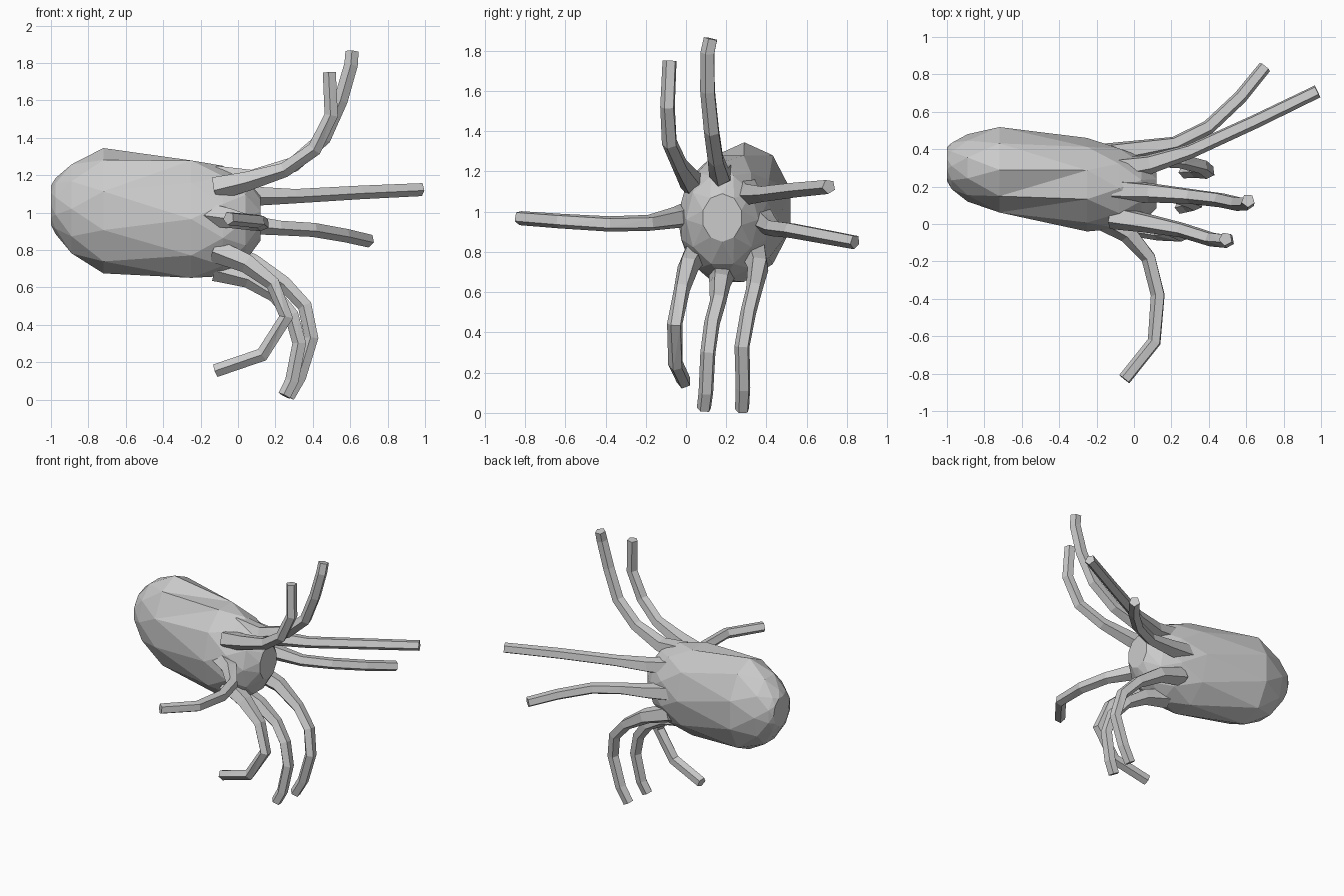
import bpy, bmesh, math
from mathutils import Vector

if "Cube" in bpy.data.objects:
    bpy.data.objects.remove(bpy.data.objects["Cube"])


def loft(name, rings):
    """Skin a list of equal-length point rings and cap both ends, flat shaded."""
    bm = bmesh.new()
    loops = [[bm.verts.new(p) for p in ring] for ring in rings]
    n = len(loops[0])
    for a, b in zip(loops, loops[1:]):
        for i in range(n):
            j = (i + 1) % n
            bm.faces.new((a[i], a[j], b[j], b[i]))
    bm.faces.new(loops[0][::-1])
    bm.faces.new(loops[-1])
    bmesh.ops.recalc_face_normals(bm, faces=bm.faces)
    bmesh.ops.triangulate(bm, faces=[f for f in bm.faces if len(f.verts) == 4])
    mesh = bpy.data.meshes.new(name)
    bm.to_mesh(mesh)
    bm.free()
    obj = bpy.data.objects.new(name, mesh)
    bpy.context.collection.objects.link(obj)
    return obj


def tentacle(name, path, sides=5):
    """Faceted tube along a path, thick at the root and narrow at the tip."""
    pts = [Vector(p) for p in path]
    rings, last = [], len(pts) - 1
    side = None
    for k, p in enumerate(pts):
        t = (pts[min(k + 1, last)] - pts[max(k - 1, 0)]).normalized()
        if side is None:
            side = t.orthogonal()
        side = (side - t * side.dot(t)).normalized()
        up = t.cross(side)
        r = 0.068 if k == 0 else 0.055 if k == 1 else 0.045 - 0.008 * k / last
        rings.append([p + r * (math.cos(a) * side + math.sin(a) * up)
                      for a in (2 * math.pi * i / sides for i in range(sides))])
    return loft(name, rings)


# Body: x, centre y, centre z, half width, half height
sections = [(-1.0, .32, 1.04, .09, .11), (-.975, .31, 1.035, .13, .15),
            (-.89, .30, 1.02, .18, .25), (-.72, .29, 1.01, .24, .335),
            (-.25, .21, .965, .25, .33), (-.08, .19, .955, .225, .295),
            (.04, .18, .96, .18, .23), (.12, .18, .97, .10, .12)]
SIDES = 10
loft("body", [[(x, cy + ry * math.cos(a), cz + rz * math.sin(a))
               for a in (2 * math.pi * (i + .5 * (k % 2)) / SIDES for i in range(SIDES))]
              for k, (x, cy, cz, ry, rz) in enumerate(sections)])

# Eight tentacles, each a short path from inside the head to its tip
tentacles = {
    "upper_front_tentacle": [(-.12, .04, 1.13), (.05, .01, 1.17), (.25, -.03, 1.23),
                             (.41, -.08, 1.34), (.50, -.09, 1.52), (.49, -.08, 1.75)],
    "upper_middle_tentacle": [(-.12, .18, 1.19), (.08, .17, 1.18), (.30, .15, 1.26),
                              (.46, .13, 1.40), (.55, .11, 1.60), (.605, .11, 1.79),
                              (.61, .125, 1.86)],
    "upper_back_tentacle": [(-.12, .29, 1.12), (.08, .32, 1.09), (.30, .39, 1.09),
                            (.65, .55, 1.11), (.98, .71, 1.125)],
    "middle_back_tentacle": [(-.15, .37, .97), (.04, .40, .94), (.22, .43, .92),
                             (.40, .52, .91), (.57, .68, .88), (.70, .84, .85)],
    "lower_back_tentacle": [(-.12, .34, .80), (.08, .36, .73), (.25, .34, .62),
                            (.36, .31, .50), (.395, .28, .33), (.33, .285, .12),
                            (.27, .28, .015)],
    "lower_middle_tentacle": [(-.12, .18, .70), (.06, .17, .65), (.20, .16, .56),
                              (.29, .13, .45), (.33, .11, .30), (.29, .10, .10),
                              (.25, .09, .02)],
    "lower_front_tentacle": [(-.12, .05, .80), (.05, .01, .73), (.19, -.02, .62),
                             (.26, -.055, .44), (.13, -.05, .24), (-.12, -.01, .155)],
    "side_front_tentacle": [(-.16, .03, .99), (-.03, -.05, .97), (.08, -.18, .945),
                            (.13, -.38, .94), (.11, -.63, .955), (-.05, -.83, .97)],
}
for name, path in tentacles.items():
    tentacle(name, path)
